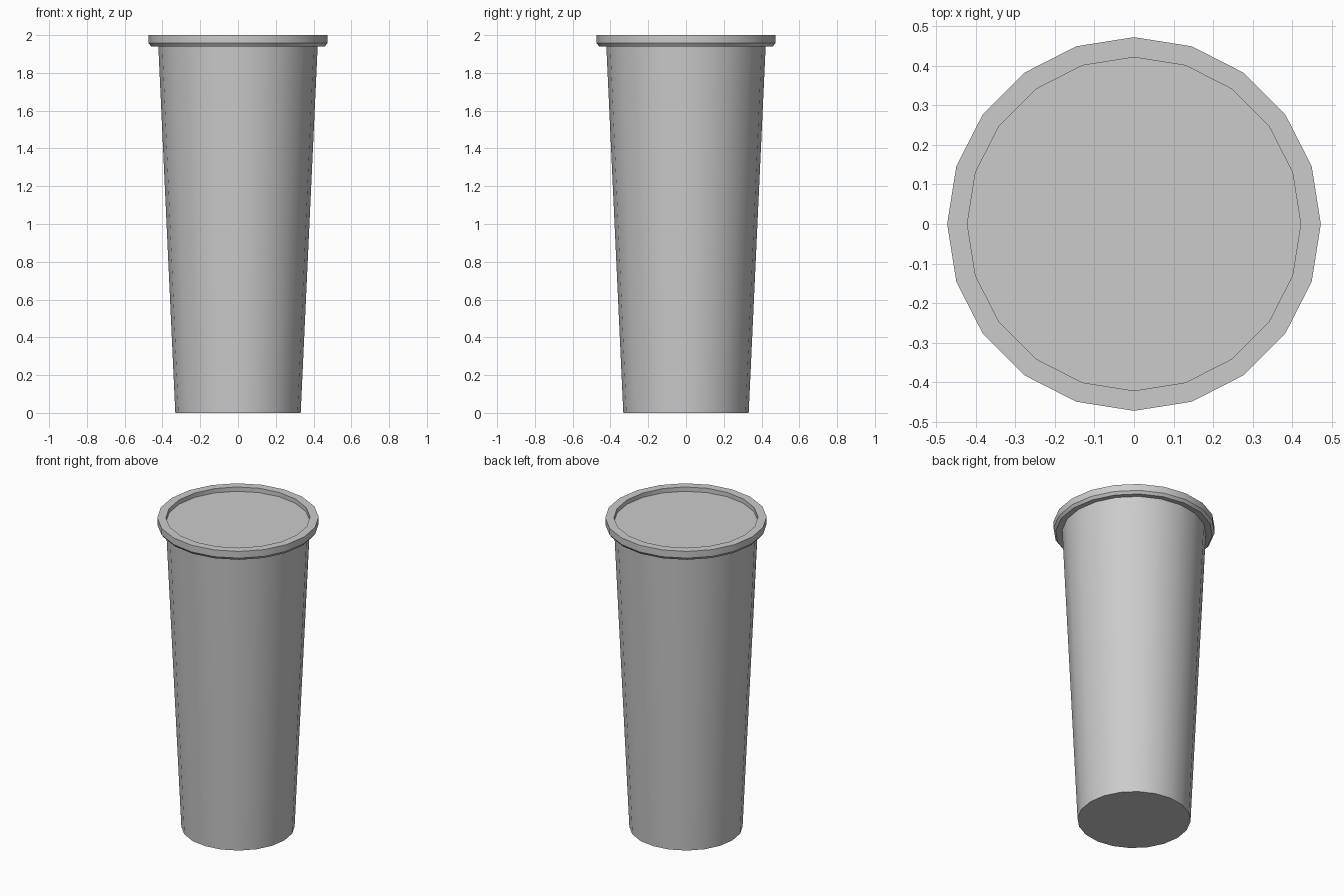
import bpy, bmesh
from math import cos, sin, tau, radians

if "Cube" in bpy.data.objects:
    bpy.data.objects.remove(bpy.data.objects["Cube"])

SIDES = 20


def lathe(name, profile, closed=False):
    """Spin (radius, z) points around z; open profiles get capped ends."""
    bm = bmesh.new()
    rings = [[bm.verts.new((r * cos(tau * i / SIDES), r * sin(tau * i / SIDES), z))
              for i in range(SIDES)] for r, z in profile]
    pairs = list(zip(rings, rings[1:]))
    if closed:
        pairs.append((rings[-1], rings[0]))
    else:
        bm.faces.new(rings[0])
        bm.faces.new(rings[-1])
    for a, b in pairs:
        for i in range(SIDES):
            j = (i + 1) % SIDES
            bm.faces.new((a[i], a[j], b[j], b[i]))
    bmesh.ops.recalc_face_normals(bm, faces=bm.faces)
    mesh = bpy.data.meshes.new(name)
    bm.to_mesh(mesh)
    bm.free()
    obj = bpy.data.objects.new(name, mesh)
    bpy.context.collection.objects.link(obj)
    bpy.ops.object.select_all(action='DESELECT')
    bpy.context.view_layer.objects.active = obj
    obj.select_set(True)
    bpy.ops.object.shade_smooth_by_angle(angle=radians(30))
    return obj


# Tapered cup body
lathe("cup_body", [(0.332, 0), (0.422, 1.945)])

# Lid: recessed disc, raised rim and chamfered lower lip
lathe("lid", [(0.421, 1.945), (0.46, 1.94), (0.473, 1.957), (0.473, 2.0),
              (0.422, 2.0), (0.422, 1.972)])
